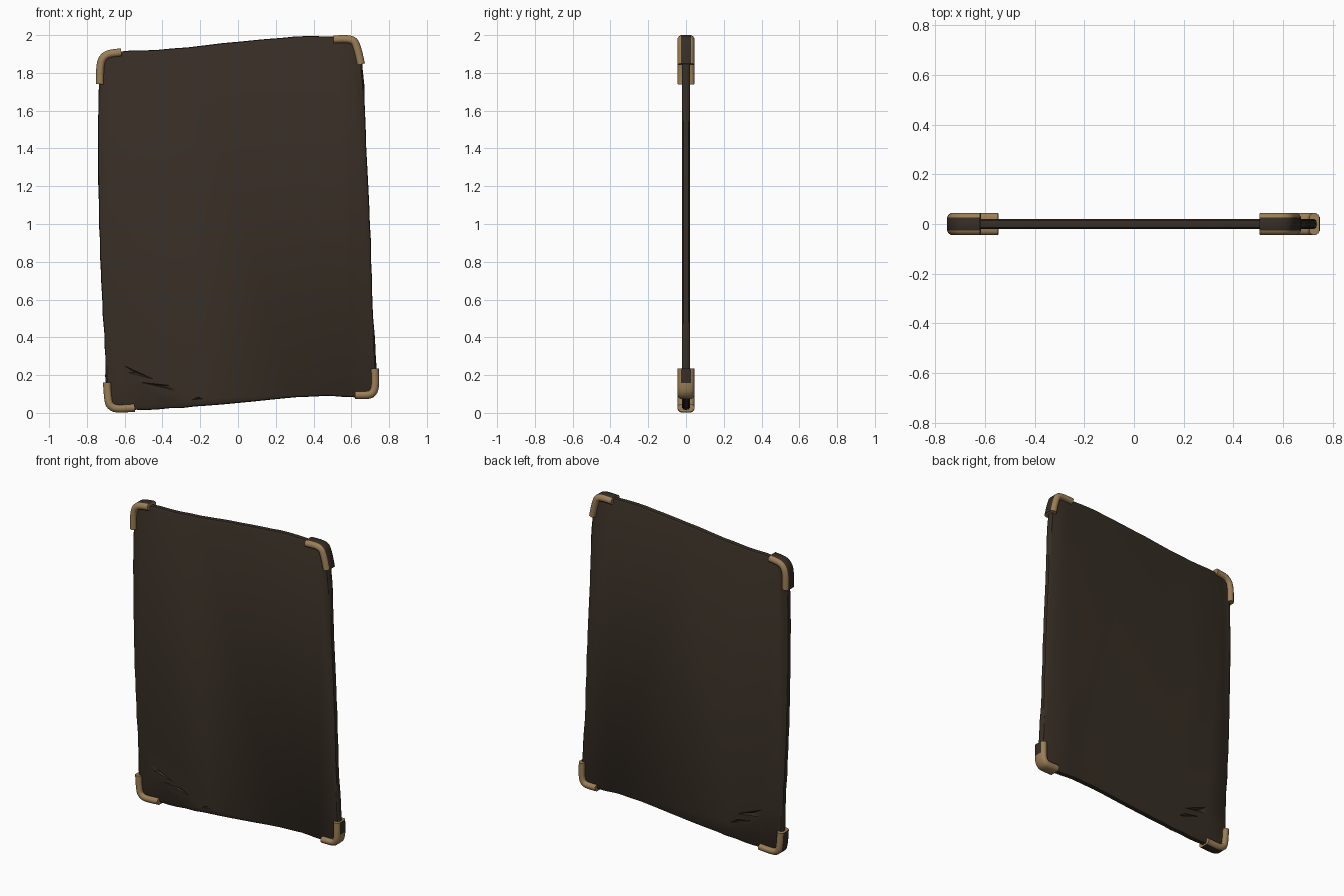
import bpy, bmesh, math, random
from mathutils import Vector

if "Cube" in bpy.data.objects:
    bpy.data.objects.remove(bpy.data.objects["Cube"])
random.seed(4)


def material(name, rgb):
    m = bpy.data.materials.new(name)
    m.diffuse_color = (*rgb, 1)
    m.use_nodes = True
    m.node_tree.nodes["Principled BSDF"].inputs["Base Color"].default_value = m.diffuse_color
    return m


DARK = material("dark brown hide", (0.038, 0.027, 0.018))
TAN = material("tan corner", (0.33, 0.21, 0.095))


def finish(name, bm, mats, angle=40):
    bmesh.ops.recalc_face_normals(bm, faces=bm.faces)
    me = bpy.data.meshes.new(name)
    bm.to_mesh(me)
    bm.free()
    for m in mats:
        me.materials.append(m)
    ob = bpy.data.objects.new(name, me)
    bpy.context.collection.objects.link(ob)
    bpy.ops.object.select_all(action='DESELECT')
    ob.select_set(True)
    bpy.context.view_layer.objects.active = ob
    if angle:
        bpy.ops.object.shade_smooth_by_angle(angle=math.radians(angle))
    return ob


def spline(pts, steps, closed):
    """Smooth curve through 2D points (x, z)."""
    p = [Vector(q) for q in pts]
    n = len(p)
    get = (lambda i: p[i % n]) if closed else (lambda i: p[max(0, min(n - 1, i))])
    out = []
    for i in range(n if closed else n - 1):
        a, b, c, d = (get(i + k) for k in (-1, 0, 1, 2))
        for s in range(steps):
            t = s / steps
            out.append(0.5 * (2 * b + (c - a) * t + (2 * a - 5 * b + 4 * c - d) * t * t
                              + (3 * b - a - 3 * c + d) * t ** 3))
    if not closed:
        out.append(p[-1])
    return out


# Warped sheet: clockwise outline, slightly uneven, with a softened rim
outline = [(-0.735, 1.75), (-0.732, 1.84), (-0.69, 1.90), (-0.62, 1.915), (-0.35, 1.928),
           (0.0, 1.965), (0.3, 1.992), (0.5, 1.993), (0.60, 1.98), (0.638, 1.92),
           (0.662, 1.82), (0.68, 1.4), (0.70, 1.0), (0.712, 0.6), (0.735, 0.23),
           (0.728, 0.13), (0.69, 0.092), (0.60, 0.083), (0.4, 0.088), (0.0, 0.052),
           (-0.3, 0.027), (-0.54, 0.016), (-0.66, 0.025), (-0.69, 0.07), (-0.70, 0.16),
           (-0.705, 0.35), (-0.725, 0.7), (-0.735, 1.0), (-0.742, 1.4)]
edge = [p + Vector((random.uniform(-.002, .002), random.uniform(-.002, .002)))
        for p in spline(outline, 4, True)]
mid = Vector((0, 1.0))
bm = bmesh.new()
rings = []
for y, inset in ((-0.021, 0.014), (-0.014, 0.003), (0, 0), (0.014, 0.003), (0.021, 0.014)):
    ring = []
    for p in edge:
        q = p + (mid - p).normalized() * inset
        ring.append(bm.verts.new((q.x, y, q.y)))
    rings.append(ring)
n = len(edge)
for a, b in zip(rings, rings[1:]):
    for i in range(n):
        j = (i + 1) % n
        bm.faces.new((a[i], a[j], b[j], b[i]))
bm.faces.new(rings[0])
bm.faces.new(rings[-1])
sheet = finish("sheet", bm, [DARK])

# Shallow gouges near the lower left corner, on both sides
gouges = [(-1, [(-0.615, 0.258), (-0.43, 0.172), (-0.595, 0.215)]),
          (-1, [(-0.54, 0.166), (-0.36, 0.147), (-0.32, 0.115)]),
          (-1, [(-0.25, 0.068), (-0.21, 0.085), (-0.18, 0.075)]),
          (1, [(-0.56, 0.27), (-0.36, 0.19), (-0.54, 0.215)]),
          (1, [(-0.50, 0.18), (-0.38, 0.16), (-0.32, 0.12)])]
bm = bmesh.new()
for side, tri in gouges:
    base = [bm.verts.new((x, side * 0.023, z)) for x, z in tri]
    tip = bm.verts.new((sum(x for x, z in tri) / 3, side * 0.010, sum(z for x, z in tri) / 3))
    bm.faces.new(base)
    for i in range(3):
        bm.faces.new((base[i], base[(i + 1) % 3], tip))
cutter = finish("gouge_cutter", bm, [DARK], 0)
cutter.hide_render = True
mod = sheet.modifiers.new("gouges", 'BOOLEAN')
mod.operation = 'DIFFERENCE'
mod.solver = 'EXACT'
mod.object = cutter
bpy.context.view_layer.objects.active = sheet
bpy.ops.object.modifier_apply(modifier=mod.name)
bpy.data.objects.remove(cutter)


# Corner guards: a rounded section swept along each outer corner
# (inward offset, y) of the section; the first strip is the dark outer band
section = [(0.0, -0.027), (0.0, 0.027), (0.006, 0.037), (0.016, 0.044), (0.028, 0.044),
           (0.038, 0.038), (0.041, 0.028), (0.041, -0.028), (0.038, -0.038),
           (0.028, -0.044), (0.016, -0.044), (0.006, -0.037)]


def corner(name, pts, dark_band):
    path = spline(pts, 5, False)
    bm = bmesh.new()
    rings = []
    for i, p in enumerate(path):
        d = (path[min(i + 1, len(path) - 1)] - path[max(i - 1, 0)]).normalized()
        inward = Vector((d.y, -d.x))
        ring = []
        for u, y in section:
            q = p + inward * u
            ring.append(bm.verts.new((q.x, y, q.y)))
        rings.append(ring)
    m = len(section)
    for a, b in zip(rings, rings[1:]):
        for k in range(m):
            f = bm.faces.new((a[k], a[(k + 1) % m], b[(k + 1) % m], b[k]))
            z = f.calc_center_median().z
            f.material_index = 1 if k == 0 and dark_band(z) else 0
    for r in (rings[0], rings[-1]):
        bm.faces.new(r).material_index = 0
    finish(name, bm, [TAN, DARK], 50)


corner("corner_top_left", [(-0.752, 1.74), (-0.75, 1.83), (-0.735, 1.885), (-0.695, 1.918),
                           (-0.62, 1.93)], lambda z: True)
corner("corner_top_right", [(0.505, 1.998), (0.585, 1.999), (0.63, 1.98), (0.653, 1.93),
                            (0.672, 1.85)], lambda z: True)
corner("corner_bottom_right", [(0.746, 0.235), (0.746, 0.14), (0.73, 0.095), (0.695, 0.075),
                               (0.62, 0.073)], lambda z: z > 0.16)
corner("corner_bottom_left", [(-0.545, 0.006), (-0.64, 0.002), (-0.685, 0.02), (-0.706, 0.06),
                              (-0.715, 0.16)], lambda z: True)
